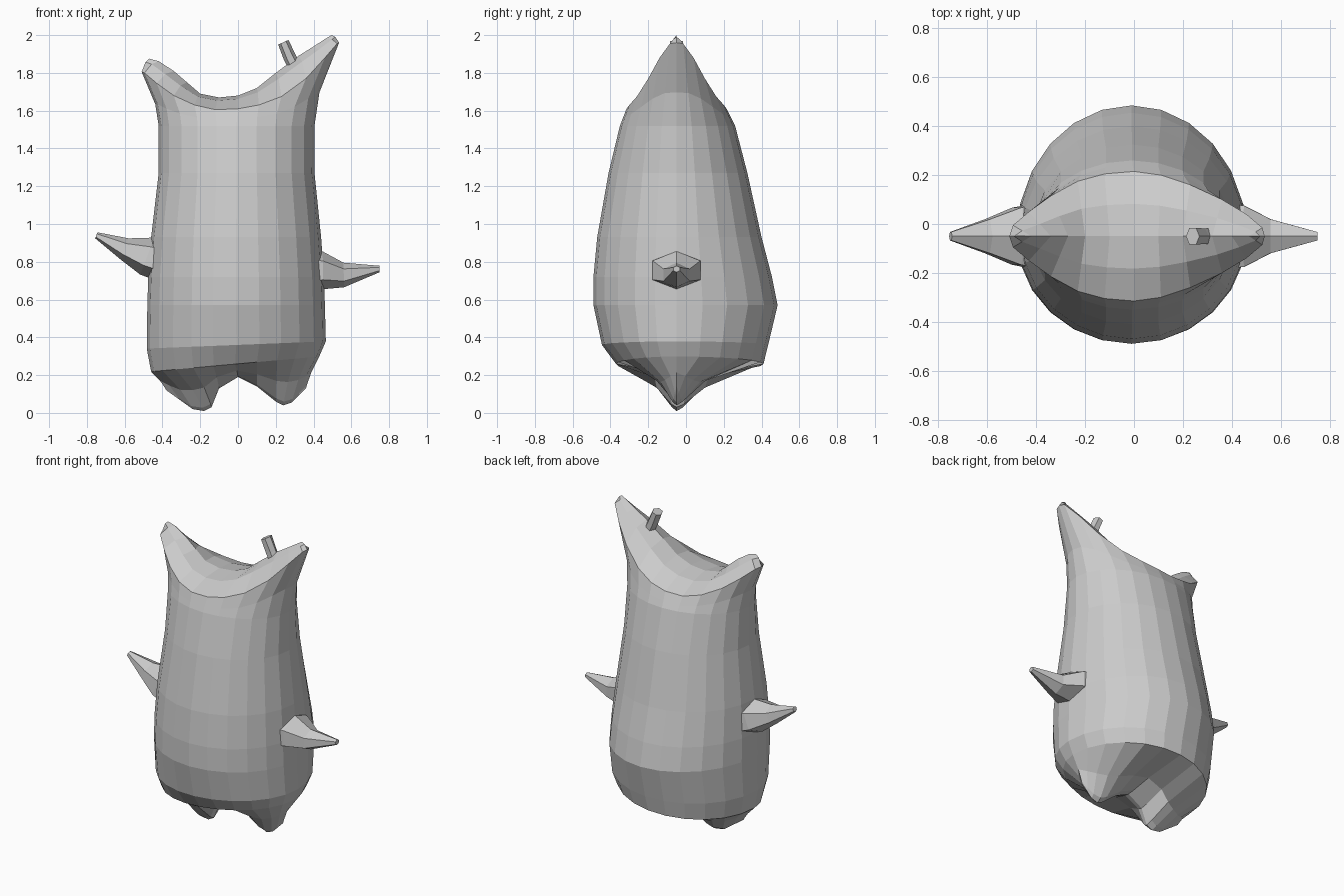
import bpy, bmesh
from math import cos, sin, pi
from mathutils import Vector

if "Cube" in bpy.data.objects:
    bpy.data.objects.remove(bpy.data.objects["Cube"])

N, CY = 24, -0.05          # sides of the body, y of its widest line


def finish(name, bm):
    bmesh.ops.remove_doubles(bm, verts=bm.verts, dist=0.0005)
    bmesh.ops.recalc_face_normals(bm, faces=bm.faces)
    me = bpy.data.meshes.new(name)
    bm.to_mesh(me)
    bm.free()
    bpy.context.collection.objects.link(bpy.data.objects.new(name, me))


def loft(name, rings, caps=False):
    bm = bmesh.new()
    vs = [[bm.verts.new(p) for p in r] for r in rings]
    n = len(rings[0])
    for a, b in zip(vs, vs[1:]):
        for i in range(n):
            j = (i + 1) % n
            bm.faces.new((a[i], a[j], b[j], b[i]))
    if caps:
        bm.faces.new(vs[0])
        bm.faces.new(vs[-1])
    finish(name, bm)


def oval(z, xl, xr, yf, yb, tilt=0.0):
    pts = []
    for k in range(N):
        c, s = cos(2 * pi * k / N), sin(2 * pi * k / N)
        x = (xl + xr) / 2 + c * (xr - xl) / 2
        y = CY + s * ((yb - CY) if s > 0 else (CY - yf))
        pts.append(Vector((x, y, z + tilt * x)))
    return pts


def lens(profile):
    """Ring from 13 (x, half width, z) points, right to left, mirrored in y."""
    pts = []
    for k in range(N):
        x, w, z = profile[min(k, N - k)]
        pts.append(Vector((x, CY + (w if k <= N // 2 else -w), z)))
    return pts


def blend(a, b, tx, ty, tz):
    return [Vector((p.x + (q.x - p.x) * tx, p.y + (q.y - p.y) * ty,
                    p.z + (q.z - p.z) * tz)) for p, q in zip(a, b)]


# Body: underside ridge with two feet, oval trunk, saddle top with two ears
feet = lens([(x, 0, z) for x, z in (
    (.36, .13), (.32, .09), (.285, .055), (.24, .04), (.2, .06), (.1, .14), (0, .19),
    (-.1, .13), (-.14, .03), (-.18, .01), (-.24, .02), (-.31, .07), (-.38, .12))])
trunk = [oval(.26, -.46, .43, -.37, .41, .09),
         oval(.36, -.483, .465, -.445, .435, .04),
         oval(.57, -.48, .46, -.49, .485),
         oval(.72, -.475, .455, -.49, .455),
         oval(.93, -.46, .44, -.47, .40),
         oval(1.27, -.42, .405, -.41, .325),
         oval(1.52, -.42, .405, -.35, .26)]
rim = lens([(.535, 0, 1.96), (.525, .035, 1.955), (.46, .09, 1.88), (.36, .15, 1.77),
            (.23, .21, 1.675), (.11, .25, 1.63), (0, .265, 1.61), (-.12, .255, 1.605),
            (-.23, .225, 1.63), (-.34, .165, 1.68), (-.43, .10, 1.745),
            (-.495, .045, 1.80), (-.51, 0, 1.805)])
ridge = lens([(x, 0, z) for x, z in (
    (.495, 2.0), (.47, 1.985), (.4, 1.94), (.32, 1.89), (.2, 1.8), (.1, 1.72), (0, 1.68),
    (-.1, 1.67), (-.2, 1.69), (-.27, 1.75), (-.34, 1.81), (-.42, 1.862), (-.47, 1.875))])
loft("body", [feet,
              blend(feet, trunk[0], .05, .1, .08),
              blend(feet, trunk[0], .4, .38, .5)]
     + trunk
     + [blend(trunk[-1], rim, .2, .4, .4), rim,
        blend(rim, ridge, .5, .5, .75), ridge])


def spike(name, sections):
    """Six-sided tapering limb through (x, z, y radius, z radius) sections."""
    pts = [Vector((x, CY, z)) for x, z, _, _ in sections]
    axis = (pts[-1] - pts[0]).normalized()
    side = Vector((0, 1, 0))
    up = side.cross(axis)
    rings = [[p + side * (ry * sin(i * pi / 3)) + up * (rz * cos(i * pi / 3))
              for i in range(6)]
             for p, (_, _, ry, rz) in zip(pts, sections)]
    loft(name, rings, caps=True)


# Arms
spike("right_arm", [(.40, .755, .15, .105), (.45, .755, .145, .1),
                    (.56, .73, .08, .065), (.75, .762, .02, .017)])
spike("left_arm", [(-.41, .81, .15, .11), (-.48, .83, .135, .105),
                   (-.60, .868, .08, .06), (-.75, .94, .02, .017)])

# Small stub on the taller ear
spike("ear_stub", [(.30, 1.83, .036, .034), (.275, 1.88, .036, .034),
                   (.24, 1.962, .04, .03)])
